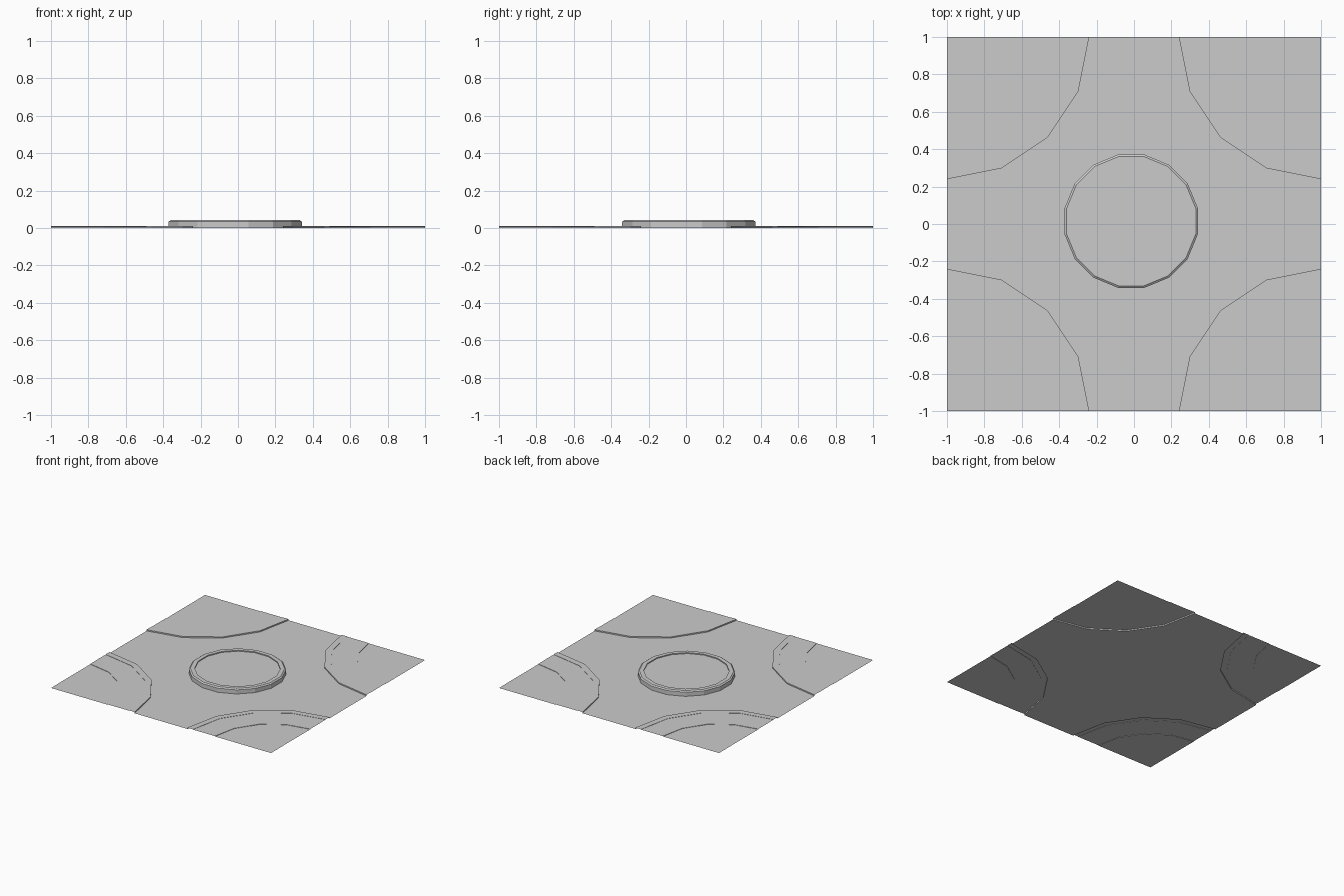
import bpy, bmesh, math
from mathutils import Matrix

cube = bpy.data.objects.get("Cube")
if cube:
    bpy.data.objects.remove(cube, do_unlink=True)

grey = bpy.data.materials.new("light_grey")
grey.use_nodes = True
grey.diffuse_color = (0.6, 0.6, 0.6, 1)
shader = grey.node_tree.nodes["Principled BSDF"]
shader.inputs["Base Color"].default_value = grey.diffuse_color
shader.inputs["Roughness"].default_value = 0.8


def ring(bm, center, r, z, start, sweep, steps, closed):
    """Row of vertices on an arc, counter-clockwise."""
    count = steps if closed else steps + 1
    angles = [math.radians(start + sweep * i / steps) for i in range(count)]
    return [bm.verts.new((center[0] + r * math.cos(a), center[1] + r * math.sin(a), z))
            for a in angles]


def sweep_profile(bm, profile, center, start, sweep, steps):
    """Sweep (radius, height) points, inner to outer, and cap the middle."""
    closed = sweep == 360
    rows = [ring(bm, center, r, z, start, sweep, steps, closed) for r, z in profile]
    for inner, outer in zip(rows, rows[1:]):
        for i in range(steps):
            j = (i + 1) % len(inner)
            bm.faces.new((inner[i], outer[i], outer[j], inner[j]))
    cap = list(rows[0])
    if not closed:
        cap.append(bm.verts.new((center[0], center[1], profile[0][1])))
    bm.faces.new(cap)


def finish(bm, name):
    mesh = bpy.data.meshes.new(name)
    bm.to_mesh(mesh)
    bm.free()
    mesh.materials.append(grey)
    obj = bpy.data.objects.new(name, mesh)
    bpy.context.collection.objects.link(obj)
    return obj


CURB = 0.76
SEGMENTS = 4

# Road surface: square with the four rounded corners left out
bm = bmesh.new()
outline = []
for k in range(4):
    arc = ring(bm, (1, 1), CURB, 0, 180, 90, SEGMENTS, False)
    bmesh.ops.rotate(bm, verts=arc, matrix=Matrix.Rotation(k * math.pi / 2, 3, "Z"))
    outline += reversed(arc)
bm.faces.new(outline)
finish(bm, "road")

# Corners: raised curb, pavement and slightly lower inner plot
corner_profile = [(0.51, 0.005), (0.51, 0.008), (0.71, 0.008),
                  (0.71, 0.010), (CURB, 0.010), (CURB, 0)]
for k, name in enumerate(("back_left", "back_right", "front_right", "front_left")):
    bm = bmesh.new()
    sweep_profile(bm, corner_profile, (1, 1), 180, 90, SEGMENTS)
    bmesh.ops.rotate(bm, verts=bm.verts, matrix=Matrix.Rotation(k * math.pi / 2, 3, "Z"))
    finish(bm, name + "_pavement")

# Central round island: bevelled rim around a shallow recess
bm = bmesh.new()
island_profile = [(0.319, 0.034), (0.319, 0.042), (0.352, 0.042),
                  (0.363, 0.034), (0.363, 0)]
sweep_profile(bm, island_profile, (-0.015, 0.015), 11.25, 360, 16)
finish(bm, "round_island")
